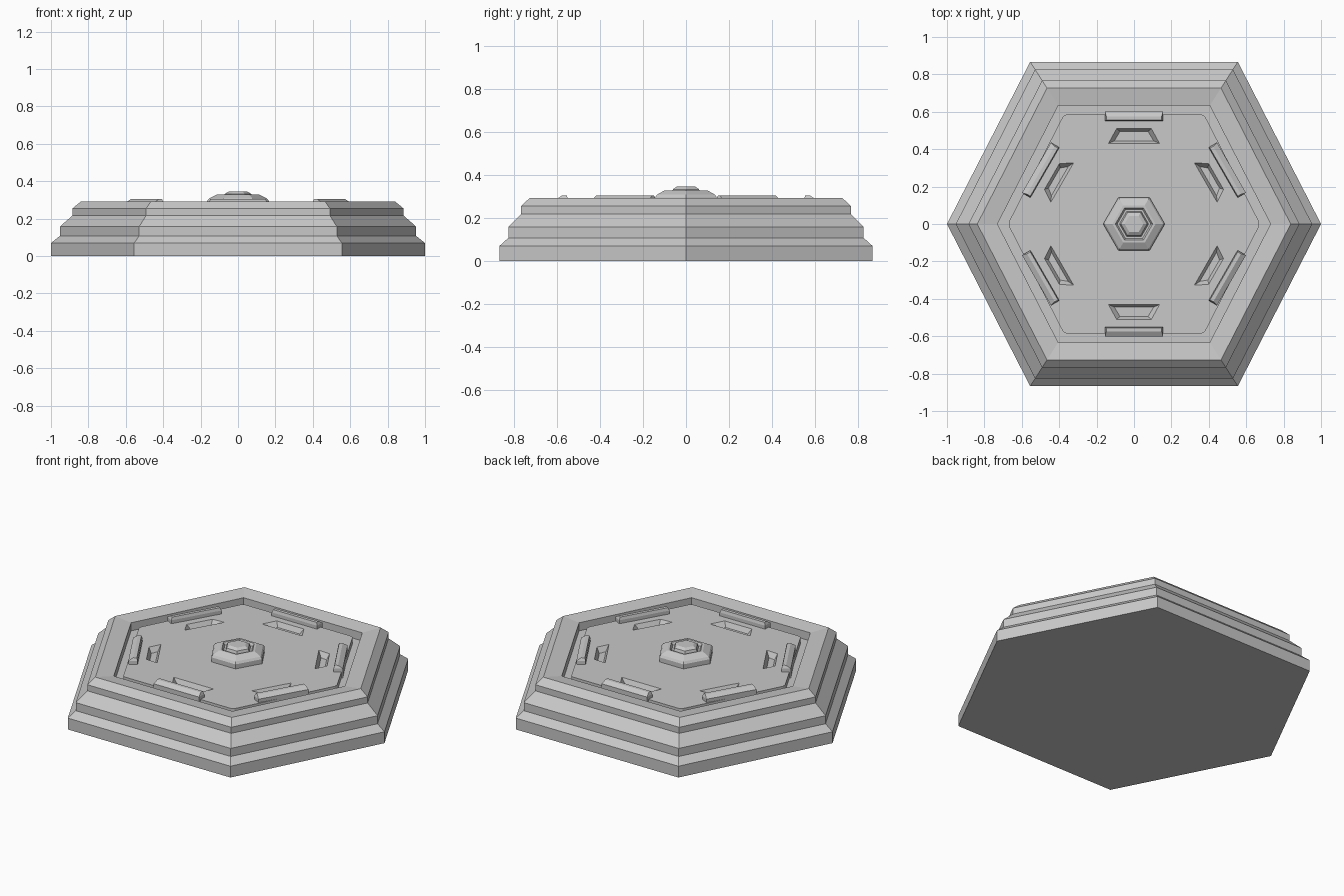
import bpy, bmesh
from math import sin, cos, pi
from mathutils import Matrix

cube = bpy.data.objects.get("Cube")
if cube:
    bpy.data.objects.remove(cube)

grey = bpy.data.materials.new("stone_grey")
grey.use_nodes = True
grey.diffuse_color = (0.58, 0.58, 0.58, 1)
grey.node_tree.nodes["Principled BSDF"].inputs["Base Color"].default_value = (0.58, 0.58, 0.58, 1)

PLATFORM = [(1, 0), (0.555, 0.867), (-0.555, 0.867), (-1, 0), (-0.555, -0.867), (0.555, -0.867)]
REGULAR = [(cos(i * pi / 3), sin(i * pi / 3)) for i in range(6)]


def loft(name, rings, turn=0.0, corner=0.0):
    """Stack of matching outlines, each (points, z), capped at both ends."""
    bm = bmesh.new()
    loops = [[bm.verts.new((x, y, z)) for x, y in pts] for pts, z in rings]
    bm.faces.new(loops[0][::-1])
    bm.faces.new(loops[-1])
    for low, high in zip(loops, loops[1:]):
        for i in range(len(low)):
            j = (i + 1) % len(low)
            bm.faces.new((low[i], low[j], high[j], high[i]))
    bmesh.ops.recalc_face_normals(bm, faces=bm.faces)
    if corner:
        upright = [e for e in bm.edges if abs(e.verts[0].co.z - e.verts[1].co.z) > 0.01]
        bmesh.ops.bevel(bm, geom=upright, offset=corner, segments=1, affect='EDGES')
    bm.transform(Matrix.Rotation(turn, 4, 'Z'))
    mesh = bpy.data.meshes.new(name)
    bm.to_mesh(mesh)
    bm.free()
    mesh.materials.append(grey)
    obj = bpy.data.objects.new(name, mesh)
    bpy.context.collection.objects.link(obj)
    return obj


def scaled(outline, size):
    return [(x * size, y * size) for x, y in outline]


def trapezoid(near, far, half_near, half_far):
    return [(near, -half_near), (far, -half_far), (far, half_far), (near, half_near)]


def cut(target, cutter):
    cutter.hide_render = True
    mod = target.modifiers.new("cut", 'BOOLEAN')
    mod.operation = 'DIFFERENCE'
    mod.solver = 'EXACT'
    mod.object = cutter
    bpy.context.view_layer.objects.active = target
    bpy.ops.object.modifier_apply(modifier=mod.name)
    bpy.data.objects.remove(cutter)


# Stepped platform: sloping rim, then a trench around the floor panel
TRENCH = 0.23
steps = [(1, 0), (1, 0.07), (0.953, 0.107), (0.953, 0.157), (0.885, 0.217),
         (0.885, 0.255), (0.838, 0.293), (0.73, 0.28), (0.73, TRENCH)]
loft("stepped_base", [(scaled(PLATFORM, s), z) for s, z in steps])

# Floor panel with clipped corners
FLOOR = 0.267
panel = scaled(PLATFORM, 0.675)
floor = loft("floor_panel", [(panel, TRENCH - 0.03), (panel, FLOOR)], corner=0.012)

# Six slots in the panel and six raised bars on its edge
for i in range(6):
    turn = pi / 6 + i * pi / 3
    if i % 3 == 1:  # front and back slots are a little longer
        slot = (0.43, 0.51, 0.137, 0.093)
    else:
        slot = (0.443, 0.507, 0.122, 0.08)
    near, far, half_near, half_far = slot
    slot_top = trapezoid(*slot)
    slot_bottom = trapezoid(near + 0.015, far - 0.015, half_near - 0.032, half_far - 0.018)
    cut(floor, loft("slot_cutter", [(slot_bottom, FLOOR - 0.03), (slot_top, FLOOR),
                                    (slot_top, FLOOR + 0.02)], turn))
    foot = trapezoid(0.55, 0.602, 0.155, 0.155)
    crown = trapezoid(0.555, 0.575, 0.148, 0.148)
    loft(f"edge_bar_{i + 1}", [(foot, TRENCH), (foot, 0.288), (crown, 0.305)], turn)

# Hub in the middle: bevelled collar, narrow groove, raised cap
hub = [(0.165, FLOOR - 0.005), (0.165, 0.295), (0.155, 0.308), (0.115, 0.328),
       (0.1, 0.328), (0.09, 0.312), (0.078, 0.312), (0.07, 0.333), (0.05, 0.345)]
loft("centre_hub", [(scaled(REGULAR, s), z) for s, z in hub])
